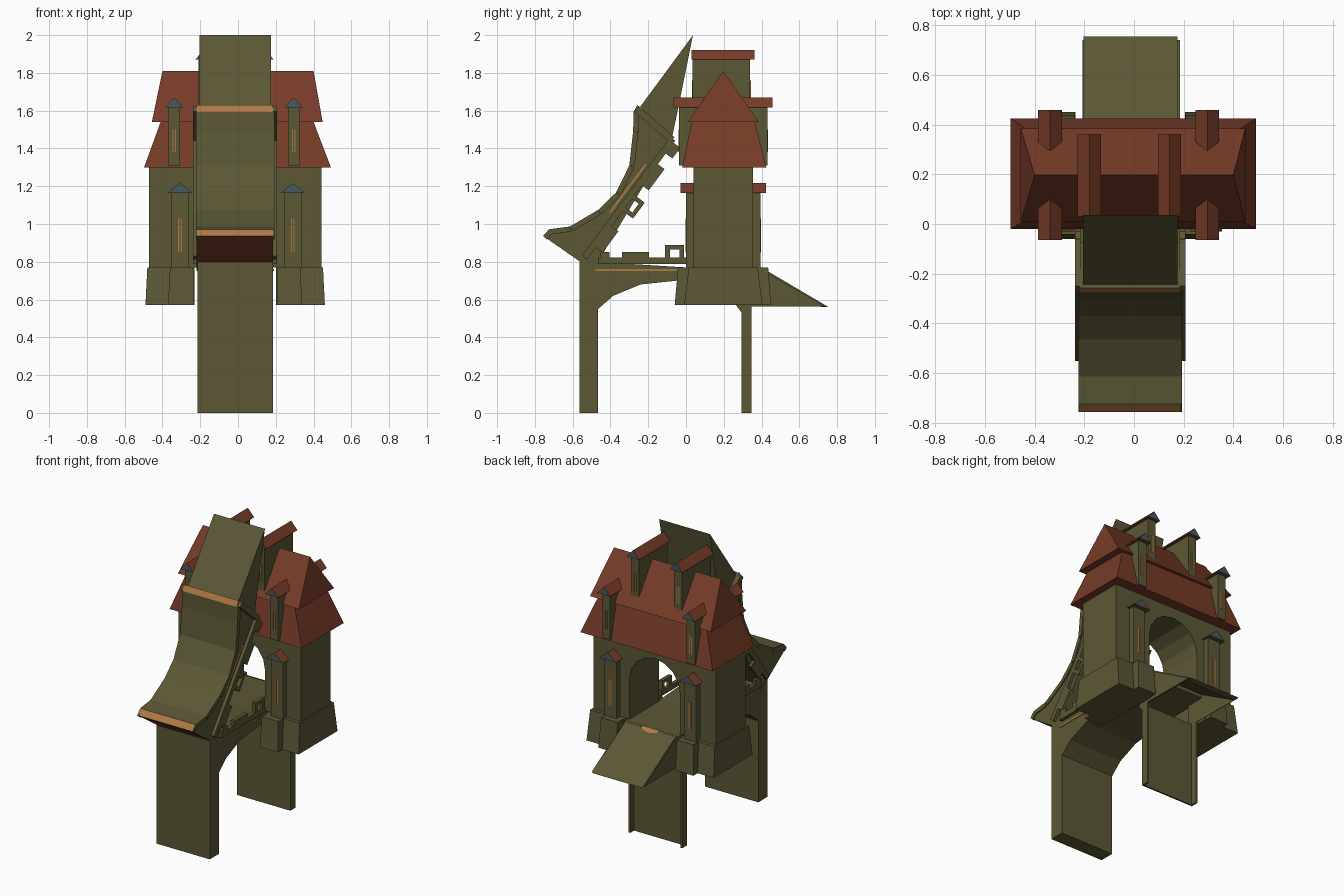
import bpy, bmesh, math
from mathutils import Vector

if "Cube" in bpy.data.objects:
    bpy.data.objects.remove(bpy.data.objects["Cube"])

XC, YC = -0.015, 0.197  # symmetry planes of the gatehouse


def material(name, rgb):
    m = bpy.data.materials.new(name)
    m.diffuse_color = (*rgb, 1)
    m.use_nodes = True
    m.node_tree.nodes["Principled BSDF"].inputs["Base Color"].default_value = m.diffuse_color
    return m


STONE = material("olive_stone", (0.105, 0.097, 0.036))
TILE = material("red_tile", (0.185, 0.045, 0.021))
TAN = material("tan_trim", (0.42, 0.19, 0.06))
SLATE = material("slate_gable", (0.062, 0.098, 0.11))


def finish(name, bm, mats):
    bmesh.ops.remove_doubles(bm, verts=bm.verts, dist=0.0002)
    bmesh.ops.recalc_face_normals(bm, faces=bm.faces)
    me = bpy.data.meshes.new(name)
    bm.to_mesh(me)
    bm.free()
    for m in mats:
        me.materials.append(m)
    ob = bpy.data.objects.new(name, me)
    bpy.context.collection.objects.link(ob)
    return ob


def prism(name, pts, a, b, axis="x", mats=(STONE,), idx=None):
    """Extrude a profile from a to b; profile is (y,z) for x, (x,z) for y."""
    bm = bmesh.new()
    put = (lambda p, d: (d, p[0], p[1])) if axis == "x" else (lambda p, d: (p[0], d, p[1]))
    A = [bm.verts.new(put(p, a)) for p in pts]
    B = [bm.verts.new(put(p, b)) for p in pts]
    bm.faces.new(A)
    bm.faces.new(B)
    n = len(pts)
    for i in range(n):
        f = bm.faces.new((A[i], A[(i + 1) % n], B[(i + 1) % n], B[i]))
        if idx:
            f.material_index = idx.get(i, 0)
    return finish(name, bm, mats)


def frustum(name, lo, hi, z0, z1, mat=STONE):
    """Tapered box between two rectangles (x0, x1, y0, y1)."""
    bm = bmesh.new()
    rings = [[bm.verts.new((r[i], r[j], z)) for i, j in ((0, 2), (1, 2), (1, 3), (0, 3))]
             for r, z in ((lo, z0), (hi, z1))]
    for i in range(4):
        j = (i + 1) % 4
        bm.faces.new((rings[0][i], rings[0][j], rings[1][j], rings[1][i]))
    bm.faces.new(rings[0])
    bm.faces.new(rings[1])
    return finish(name, bm, (mat,))


def box(name, x0, x1, y0, y1, z0, z1, mat=STONE):
    return frustum(name, (x0, x1, y0, y1), (x0, x1, y0, y1), z0, z1, mat)


def gable_cap(name, x, half, y0, y1, z0, z1):
    """Little saddle roof with slate gable ends."""
    ob = prism(name, [(x - half, z0), (x + half, z0), (x, z1)], y0, y1, "y", (TILE, SLATE))
    for f in ob.data.polygons:
        if abs(f.normal.y) > 0.9:
            f.material_index = 1


def slit_window(name, x, y, z0, z1):
    """Two thin upright tan bars."""
    for s in (-1, 1):
        box(name, x + s * 0.007 - 0.003, x + s * 0.007 + 0.003, y - 0.003, y + 0.003, z0, z1, TAN)


def dormer(name, x, half, cap, y0, y1, z0, z1, cap_y0, cap_y1, win, both=False):
    """Narrow body, gable cap and window; mirrored to the back if both."""
    flip = lambda y: 2 * YC - y
    for s in ((0, 1) if both else (0,)):
        g = flip if s else (lambda y: y)
        box(name + "_body", x - half, x + half, *sorted((g(y0), g(y1))), z0, z1)
        gable_cap(name + "_cap", x, cap, *sorted((g(cap_y0), g(cap_y1))), z1, z1 + 0.052)
        slit_window(name + "_window", x, g(y0), *win)


# Gatehouse wall with arched passage
R = 0.19
arch = [(XC + R * math.cos(i * math.pi / 8), 1.04 + R * math.sin(i * math.pi / 8)) for i in range(9)]
wall = [(XC + 0.457, 0.77), (XC + 0.457, 1.32), (XC - 0.457, 1.32), (XC - 0.457, 0.77), (XC - R, 0.77)]
prism("gatehouse_wall", wall + arch[::-1] + [(XC + R, 0.77)], 0.04, 0.355, "y")

# Battered tower bases with buttresses
for s in (-1, 1):
    def span(a, b):
        return tuple(sorted((XC + s * a, XC + s * b)))
    frustum("tower_base", (*span(0.215, 0.475), -0.01, 0.405), (*span(0.215, 0.465), 0.015, 0.38), 0.57, 0.77)
    frustum("tower_buttress", (*span(0.22, 0.355), -0.06, 0.45), (*span(0.222, 0.345), -0.042, 0.435), 0.57, 0.77)

# Two-tier hipped roof
frustum("lower_roof", (-0.497, 0.492, -0.02, 0.425), (-0.41, 0.40, 0.03, 0.365), 1.3, 1.54, TILE)
frustum("upper_roof", (-0.456, 0.448, 0.01, 0.385), (-0.40, 0.40, YC, YC), 1.54, 1.81, TILE)

# Turrets on the walls, dormers on the roof, long ridge dormers
for x in (-0.307, 0.29):
    dormer("wall_turret", x, 0.045, 0.064, 0.0, 0.06, 0.77, 1.165, -0.03, 0.06, (0.85, 1.03), True)
for x in (-0.338, 0.295):
    dormer("roof_dormer", x, 0.031, 0.048, -0.038, 0.09, 1.31, 1.618, -0.065, 0.11, (1.38, 1.5), True)
for x in (-0.18, 0.143):
    dormer("ridge_dormer", x, 0.03, 0.047, 0.035, 0.34, 1.5, 1.87, 0.03, 0.363, (1.64, 1.76))
    slit_window("ridge_dormer_window", x, 0.34, 1.64, 1.76)

# Fixed bridge: front pier, arched span and passage floor
XA, XB = XC - 0.2, XC + 0.2
prism("bridge_span", [(-0.565, 0), (-0.465, 0), (-0.465, 0.55), (-0.385, 0.62), (-0.24, 0.68), (0, 0.705),
                      (0.4, 0.715), (0.4, 0.77), (0, 0.77), (-0.48, 0.80), (-0.565, 0.80)], XA, XB)

# Rear pier: a channel open to the back
prism("rear_pier", [(0.295, 0), (0.307, 0), (0.307, 0.57), (0.265, 0.57), (0.295, 0.53)], XA, XB)
for x in (XA, XB - 0.012):
    box("rear_pier_flange", x, x + 0.012, 0.3, 0.347, 0, 0.57)
    prism("ramp_cheek", [(0.27, 0.565), (0.74, 0.562), (0.39, 0.765), (0.27, 0.765)], x + 0.008 * (x < 0), x + 0.012)

# Rear ramp and the worn patch at its top
prism("rear_ramp", [(0.39, 0.775), (0.755, 0.56), (0.715, 0.56), (0.39, 0.745)], XA + 0.012, XB - 0.01)
bm = bmesh.new()
d = Vector((0, 0.365, -0.215)).normalized()
o = Vector((XC, 0.395, 0.775))
bm.faces.new([bm.verts.new(o + Vector((0.065 * math.cos(a), 0, 0)) + d * 0.035 * math.sin(a))
              for a in (i * math.pi / 8 for i in range(9))])
finish("ramp_patch", bm, (TAN,))

# Raised leaf: arched back, tan lips, tiled toe
leaf = [(-0.49, 0.76), (-0.56, 0.80), (-0.757, 0.937), (-0.725, 0.972), (-0.614, 0.987), (-0.466, 1.074),
        (-0.37, 1.167), (-0.30, 1.31), (-0.28, 1.49), (-0.277, 1.594), (-0.258, 1.63), (-0.243, 1.617),
        (-0.074, 1.455)]
prism("raised_leaf", leaf, XC - 0.205, XC + 0.2, "x", (STONE, TAN, TILE), {1: 2, 2: 1, 9: 1})
prism("raised_leaf_ramp", [(0.037, 2.0), (-0.243, 1.62), (-0.074, 1.455)], XC - 0.19, XC + 0.19)


def bar(name, org, u, t0, t1, n0, n1, mat=STONE, inner=0.198, thick=0.024):
    """Oriented bar on both sides: t runs along u, n is square to it."""
    n = (u[1], -u[0])
    pts = [(org[0] + u[0] * t + n[0] * k, org[1] + u[1] * t + n[1] * k)
           for t, k in ((t0, n0), (t1, n0), (t1, n1), (t0, n1))]
    for s in (-1, 1):
        prism(name, pts, XC + s * inner, XC + s * (inner + thick), "x", (mat,))


def parapet(name, org, u, sgn, rail, merlons, holed, depth):
    """Rail, solid merlons and one pierced merlon."""
    bar(name + "_rail", org, u, *rail, -0.012 * sgn, 0.022 * sgn)
    for t0, t1 in merlons:
        bar(name + "_merlon", org, u, t0, t1, 0.022 * sgn, depth * sgn)
    a, b = holed
    for t0, t1 in ((a, a + 0.024), (b - 0.024, b)):
        bar(name + "_pierced", org, u, t0, t1, 0.02 * sgn, 0.088 * sgn)
    bar(name + "_pierced", org, u, a, b, 0.066 * sgn, 0.088 * sgn)


# Parapets of the fixed span and of the raised leaf
parapet("span_parapet", (-0.465, 0.80), (1, 0), -1, (0, 0.465),
        [(0.01, 0.06), (0.125, 0.27)], (0.355, 0.455), 0.052)
ORG, U = (-0.56, 0.80), (0.596, 0.803)
parapet("leaf_parapet", ORG, U, 1, (0.03, 0.815),
        [(0.11, 0.25), (0.52, 0.66), (0.73, 0.80)], (0.35, 0.455), 0.066)

# Side trims: tan lines, arch rims and the beam at the top of the leaf
bar("span_trim", (-0.48, 0.755), (1, 0), 0, 0.43, -0.006, 0.004, TAN, 0.198, 0.007)
bar("leaf_trim", ORG, U, 0.3, 0.62, -0.034, -0.024, TAN, 0.198, 0.009)
bar("leaf_top_beam", (-0.258, 1.615), (0.753, -0.658), 0, 0.25, -0.012, 0.025)
for a, b in list(zip(leaf, leaf[1:]))[2:9]:
    v = Vector((b[0] - a[0], b[1] - a[1]))
    bar("leaf_arch_rim", a, tuple(v.normalized()), 0, v.length, 0, 0.028, STONE, 0.19, 0.018)
